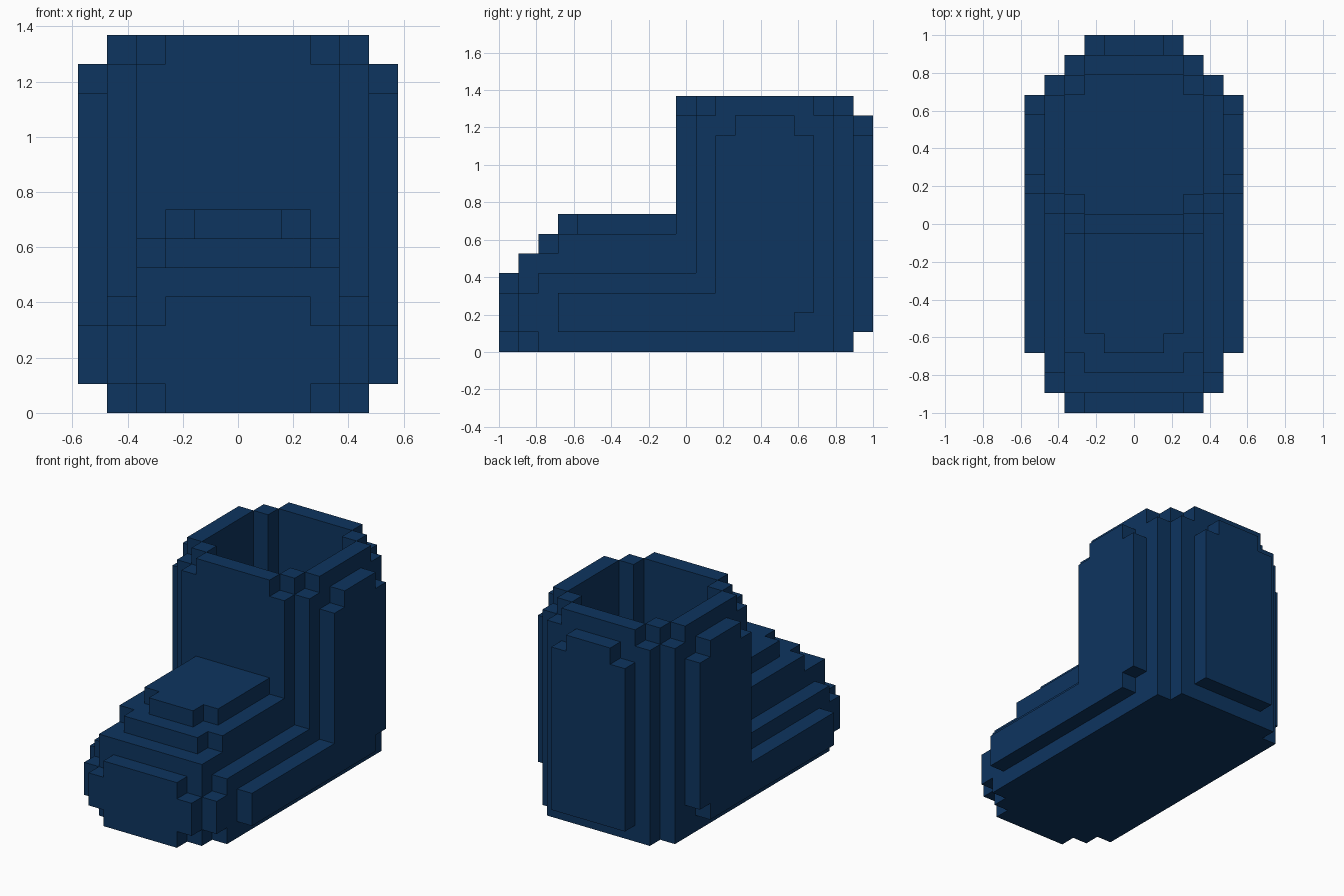
import bpy
import bmesh
from mathutils import Vector

if "Cube" in bpy.data.objects:
    bpy.data.objects.remove(bpy.data.objects["Cube"])

CELL = 2 / 19          # block size: 19 blocks along the foot
cells = set()


def block(half, y0, y1, z0, z1):
    """Cells of a box centred on x, half cells to each side of the middle one."""
    return {(x, y, z) for x in range(-half, half + 1)
            for y in range(y0, y1) for z in range(z0, z1)}


# Toe: rounded steps rising towards the ankle
toe = [(2, 0, 1, 0, 4), (3, 0, 1, 1, 3),
       (3, 1, 2, 0, 5), (4, 1, 2, 1, 3),
       (4, 2, 3, 0, 4), (3, 2, 3, 0, 5), (2, 2, 3, 0, 6)]
# Instep with raised top pad and side panels
instep = [(4, 3, 10, 0, 4), (3, 3, 10, 0, 6),
          (1, 3, 4, 6, 7), (2, 4, 10, 6, 7), (5, 3, 11, 1, 3)]
# Shaft with stepped corners and rim
shaft = [(3, 9, 10, 0, 12), (2, 9, 10, 0, 13),
         (4, 10, 11, 0, 12), (3, 10, 11, 0, 13),
         (4, 11, 16, 0, 13),
         (4, 16, 17, 0, 12), (3, 16, 17, 0, 13),
         (3, 17, 18, 0, 12), (2, 17, 18, 0, 13)]
# Raised panels on the shaft sides and heel
panels = [(5, 11, 15, 1, 11), (5, 15, 16, 2, 11), (5, 12, 15, 11, 12),
          (2, 18, 19, 1, 11), (1, 18, 19, 11, 12)]
for b in toe + instep + shaft + panels:
    cells |= block(*b)

# Opening for the leg
for b in [(2, 10, 11, 1, 13), (3, 11, 16, 1, 13), (2, 16, 17, 1, 13)]:
    cells -= block(*b)

# Skin: one square for every exposed block side
bm = bmesh.new()
verts = {}


def corner(p):
    key = tuple(round(c * 2) for c in p)
    if key not in verts:
        verts[key] = bm.verts.new((p[0] * CELL, p[1] * CELL - 1, p[2] * CELL))
    return verts[key]


for c in sorted(cells):
    centre = Vector((c[0], c[1] + 0.5, c[2] + 0.5))
    for axis in range(3):
        for sign in (-1, 1):
            n = Vector((0, 0, 0))
            n[axis] = sign
            if tuple(int(c[i] + n[i]) for i in range(3)) in cells:
                continue
            u = Vector((0, 0, 0))
            u[(axis + 1) % 3] = 0.5
            w = n.cross(u)
            m = centre + n * 0.5
            bm.faces.new([corner(m - u - w), corner(m + u - w),
                          corner(m + u + w), corner(m - u + w)])

mesh = bpy.data.meshes.new("boot")
bm.to_mesh(mesh)
bm.free()

navy = bpy.data.materials.new("navy blue")
navy.diffuse_color = (0.0042, 0.035, 0.115, 1)
navy.use_nodes = True
navy.node_tree.nodes["Principled BSDF"].inputs["Base Color"].default_value = navy.diffuse_color
mesh.materials.append(navy)
bpy.context.collection.objects.link(bpy.data.objects.new("boot", mesh))
